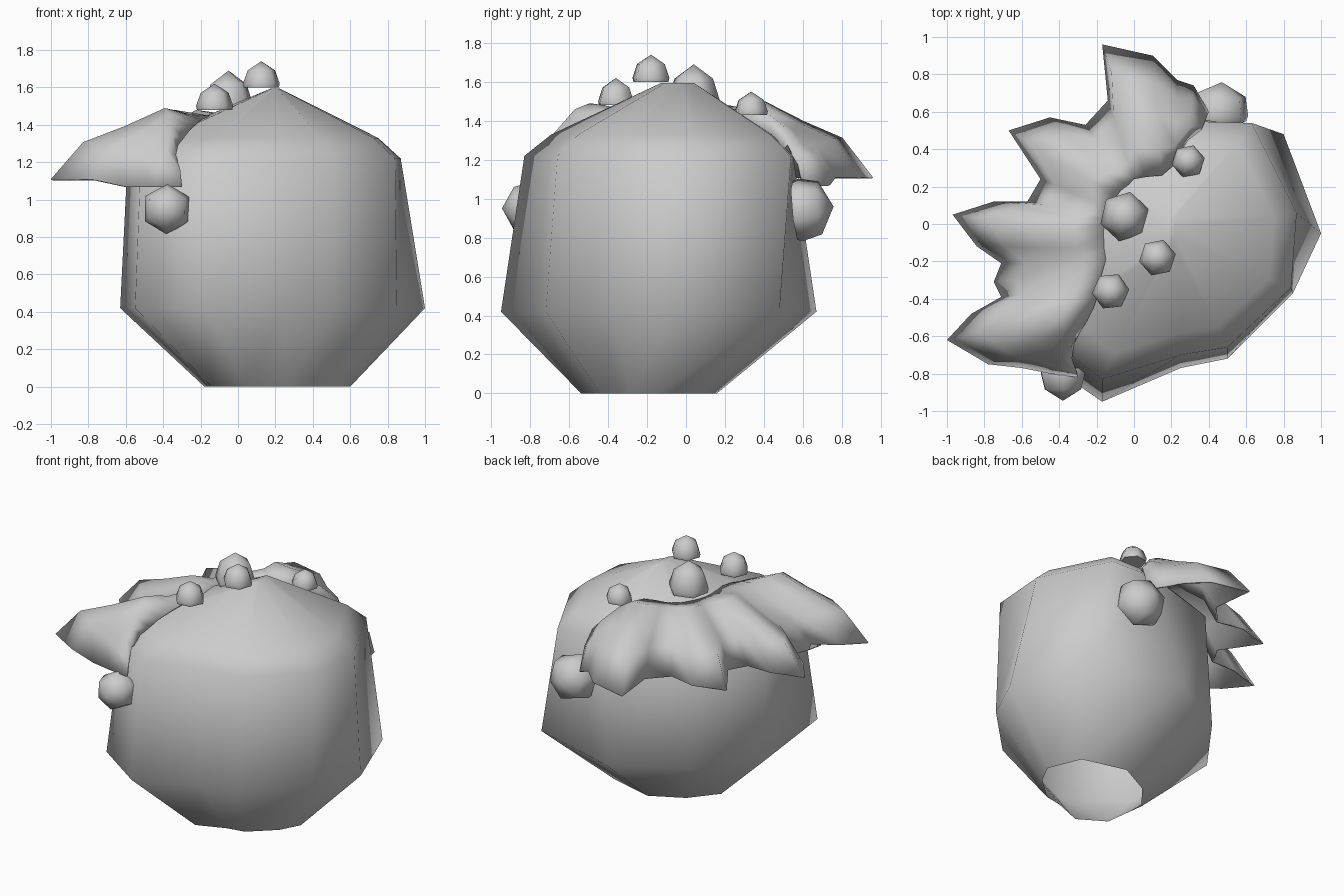
import bpy, bmesh, math
from mathutils import Vector

if "Cube" in bpy.data.objects:
    bpy.data.objects.remove(bpy.data.objects["Cube"])


def finish(name, bm, angle, recalc=True):
    if recalc:
        bmesh.ops.recalc_face_normals(bm, faces=bm.faces)
    me = bpy.data.meshes.new(name)
    bm.to_mesh(me)
    bm.free()
    ob = bpy.data.objects.new(name, me)
    bpy.context.collection.objects.link(ob)
    bpy.ops.object.select_all(action='DESELECT')
    ob.select_set(True)
    bpy.context.view_layer.objects.active = ob
    bpy.ops.object.shade_smooth_by_angle(angle=math.radians(angle))
    return ob


def loft(bm, rings, closed):
    n = len(rings[0])
    for a, b in zip(rings, rings[1:]):
        for i in range(n if closed else n - 1):
            j = (i + 1) % n
            bm.faces.new((a[i], a[j], b[j], b[i]))


# Rock body: irregular stacked rings, open underneath, short ridge on top
wide = [(1, -.05), (.8, .48), (.15, .67), (-.32, .4), (-.63, -.02),
        (-.55, -.69), (-.17, -.95), (.25, -.77), (.5, -.72), (.85, -.37)]
upper = [(.87, .06), (.63, .54), (.28, .55), (-.28, .38), (-.59, -.03),
         (-.52, -.56), (-.17, -.83), (.25, -.7), (.5, -.66), (.84, -.34)]
base = [(.21 + (x - .185) * .478, -.19 + (y + .14) * .43) for x, y in wide]
brow = [(.2 + (x - .2) * .82, -.06 + (y + .06) * .82) for x, y in upper]
ridge = [(.2 + (x - .2) * .03, -.03 + (y + .03) * .12) for x, y in upper]
bm = bmesh.new()
rings = [[bm.verts.new((x, y, z)) for x, y in r]
         for r, z in ((base, 0), (wide, .42), (upper, 1.22),
                      (brow, 1.33), (ridge, 1.595))]
loft(bm, rings, True)
bm.faces.new(rings[-1])
finish("rock_body", bm, 85)

# Leafy canopy: columns from the inner edge to the jagged rim
# outer x, y | inner x, y, z | ridge height
cols = [(.4, .6, .36, .5, 1.26, 1.28), (.32, .74, .29, .45, 1.32, 1.36),
        (.23, .77, .22, .32, 1.4, 1.44), (.1, .9, .15, .26, 1.45, 1.49),
        (-.17, .96, .06, .25, 1.46, 1.5), (-.14, .66, .0, .24, 1.46, 1.47),
        (-.26, .53, -.03, .21, 1.45, 1.46), (-.45, .57, -.07, .18, 1.45, 1.47),
        (-.67, .5, -.1, .14, 1.45, 1.48), (-.5, .24, -.13, .09, 1.45, 1.45),
        (-.57, .12, -.15, .04, 1.45, 1.45), (-.75, .12, -.16, .0, 1.45, 1.46),
        (-.97, .05, -.16, -.06, 1.45, 1.48), (-.84, -.12, -.16, -.13, 1.45, 1.46),
        (-.71, -.21, -.15, -.19, 1.45, 1.45), (-.75, -.31, -.17, -.26, 1.45, 1.45),
        (-.71, -.39, -.19, -.33, 1.44, 1.46), (-.87, -.48, -.2, -.4, 1.43, 1.48),
        (-1, -.62, -.22, -.46, 1.41, 1.49), (-.78, -.75, -.25, -.52, 1.38, 1.46),
        (-.6, -.77, -.29, -.58, 1.33, 1.4), (-.45, -.8, -.32, -.64, 1.29, 1.34),
        (-.3, -.82, -.34, -.69, 1.22, 1.24)]
bm = bmesh.new()
rows = [[], [], [], [], []]
for ox, oy, ix, iy, iz, h in cols:
    o, i = Vector((ox, oy, 0)), Vector((ix, iy, 0))
    rim = 1.11 if h > 1.42 else 1.07
    for row, t, z in zip(rows, (0, .22, .5, .78, 1),
                         (iz, h, rim + (h - rim) * .74,
                          rim + (h - rim) * .52, rim)):
        p = i.lerp(o, t)
        row.append(bm.verts.new((p.x, p.y, z)))
loft(bm, rows, False)
bm.normal_update()
if sum(f.normal.z for f in bm.faces) < 0:
    bmesh.ops.reverse_faces(bm, faces=bm.faces)
canopy = finish("leaf_canopy", bm, 100, False)
sol = canopy.modifiers.new("thickness", 'SOLIDIFY')
sol.thickness = .012
sol.offset = -1


# Berries: six-sided half domes facing outwards
def berry(name, pos, r, h, d=(0, 0, 1), spin=0, blunt=.75):
    bm = bmesh.new()
    q = Vector(d).to_track_quat('Z', 'Y')
    rings = []
    for k, z in ((.95, 0), (1, .15), (blunt, .65)):
        rings.append([bm.verts.new(Vector(pos) + q @ Vector((
            r * k * math.cos(spin + a * math.pi / 3),
            r * k * math.sin(spin + a * math.pi / 3), h * z))) for a in range(6)])
    loft(bm, rings, True)
    bm.faces.new(rings[0])
    tip = bm.verts.new(Vector(pos) + q @ Vector((0, 0, h)))
    for a in range(6):
        bm.faces.new((rings[2][a], rings[2][(a + 1) % 6], tip))
    finish(name, bm, 75)


berry("berry_peak", (.125, -.18, 1.6), .1, .14, spin=.2)
berry("berry_large", (-.05, .04, 1.48), .135, .21, spin=.3)
berry("berry_front_top", (-.125, -.36, 1.48), .1, .14, spin=.1)
berry("berry_back_top", (.29, .335, 1.43), .09, .12, spin=.2)
berry("berry_front", (-.38, -.77, .95), .135, .175, (0, -1, 0), .5, .82)
berry("berry_back", (.45, .56, .94), .165, .2, (.1, 1, .1), .3, .85)
